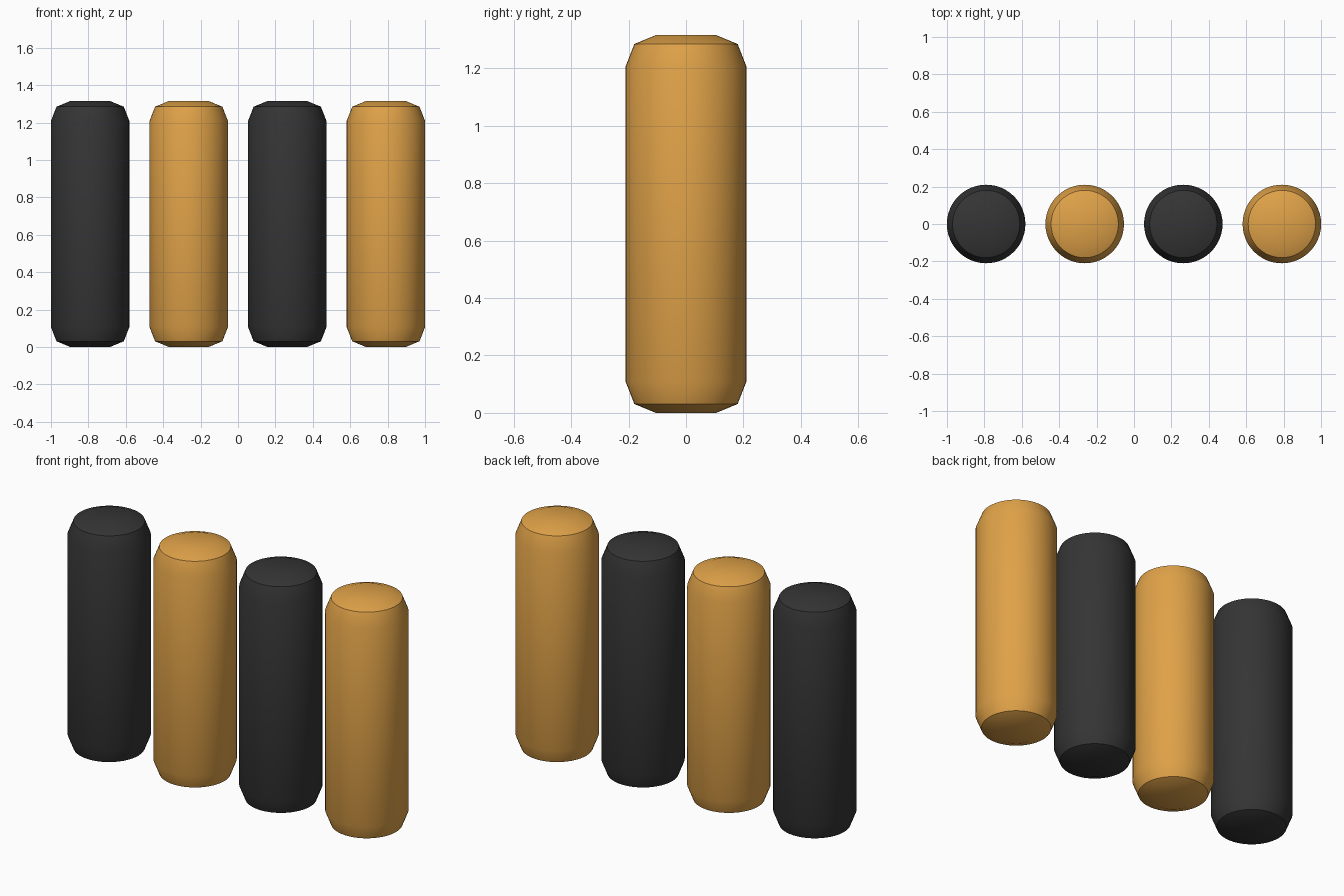
import bpy
import bmesh
import math

cube = bpy.data.objects.get("Cube")
if cube:
    bpy.data.objects.remove(cube, do_unlink=True)


def make_material(name, colour):
    mat = bpy.data.materials.new(name)
    mat.use_nodes = True
    mat.diffuse_color = colour
    mat.node_tree.nodes["Principled BSDF"].inputs["Base Color"].default_value = colour
    return mat


HEIGHT = 1.316
SEGMENTS = 48
# Lower half of the rod's outline: radius, height
LOWER = [(0.105, 0.0), (0.18, 0.031), (0.21, 0.108)]
OUTLINE = LOWER + [(r, HEIGHT - z) for r, z in reversed(LOWER)]


def make_rod(name, x, mat):
    """Round rod with two-step bevelled ends, standing upright."""
    bm = bmesh.new()
    rings = []
    for r, z in OUTLINE:
        rings.append([
            bm.verts.new((r * math.cos(a), r * math.sin(a), z))
            for a in (math.tau * i / SEGMENTS for i in range(SEGMENTS))
        ])
    for low, high in zip(rings, rings[1:]):
        for i in range(SEGMENTS):
            j = (i + 1) % SEGMENTS
            bm.faces.new((low[i], low[j], high[j], high[i]))
    bm.faces.new(list(reversed(rings[0])))
    bm.faces.new(rings[-1])
    mesh = bpy.data.meshes.new(name)
    bm.to_mesh(mesh)
    bm.free()
    mesh.materials.append(mat)
    obj = bpy.data.objects.new(name, mesh)
    obj.location.x = x
    bpy.context.collection.objects.link(obj)
    # Smooth sides and soft outer bevels, crisp edge around each end
    bpy.ops.object.select_all(action="DESELECT")
    obj.select_set(True)
    bpy.context.view_layer.objects.active = obj
    bpy.ops.object.shade_smooth_by_angle(angle=math.radians(30))


black = make_material("charcoal black", (0.035, 0.035, 0.036, 1))
amber = make_material("amber orange", (0.74, 0.36, 0.065, 1))

# Row of four rods in alternating colours
SPACING = 0.527
for i in range(4):
    mat = amber if i % 2 else black
    kind = "amber" if i % 2 else "black"
    make_rod(f"{kind}_rod_{i // 2 + 1}", (i - 1.5) * SPACING, mat)
